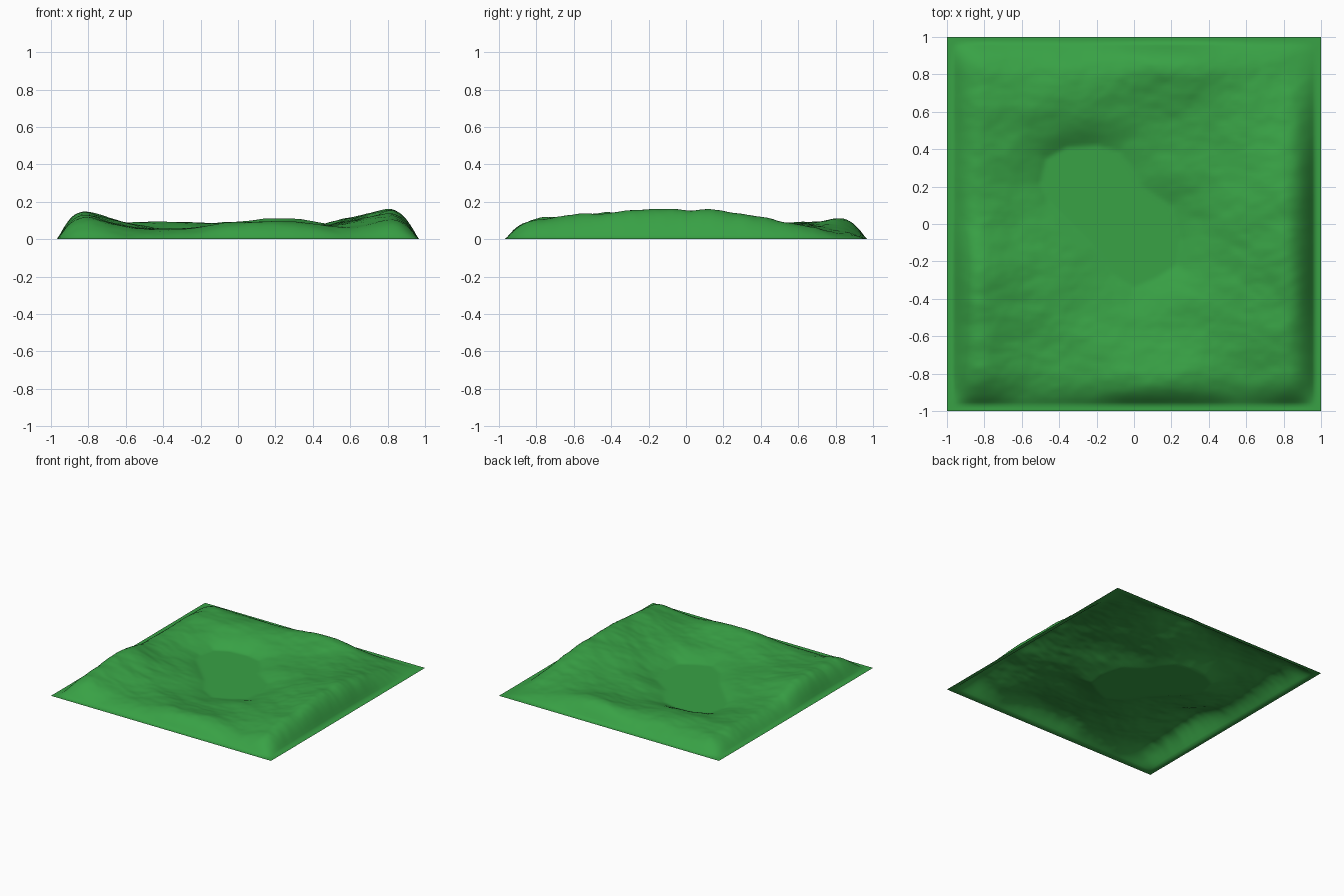
import bpy, bmesh, math
from mathutils import Vector, noise

if "Cube" in bpy.data.objects:
    bpy.data.objects.remove(bpy.data.objects["Cube"])

# Broad terrain heights: rows y = 0.9 .. -0.9, columns x = -0.9 .. 0.9
HEIGHTS = [
    [.09, .09, .07, .11, .125, .06, .03],
    [.09, .085, .10, .06, .07, .08, .08],
    [.09, .06, .05, .03, .06, .10, .155],
    [.11, .06, .04, .02, .05, .12, .18],
    [.18, .09, .04, .04, .06, .10, .18],
    [.15, .08, .05, .06, .07, .09, .14],
    [.11, .06, .06, .11, .11, .07, .12],
]
# Shoreline of the flat lake
LAKE = [(-.5, .22), (-.47, .35), (-.36, .41), (-.2, .42), (-.08, .39), (-.01, .3),
        (.03, .21), (.2, .1), (.25, -.08), (.23, -.22), (.12, -.29), (0, -.34),
        (-.12, -.27), (-.22, -.12), (-.36, .02), (-.46, .12)]


def cubic(p, t):
    a, b, c, d = p
    return b + .5 * t * (c - a + t * (2*a - 5*b + 4*c - d + t * (3*(b - c) + d - a)))


def sample(values, s):
    n = len(values) - 1
    i = max(0, min(n - 1, int(math.floor(s))))
    pts = [values[max(0, min(n, i + k))] for k in (-1, 0, 1, 2)]
    return cubic(pts, max(0, min(1, s - i)))


def lake_distance(x, y):
    """Distance outside the shoreline, 0 inside."""
    inside, best = False, 9
    p = Vector((x, y))
    for i, a in enumerate(LAKE):
        b = LAKE[i - 1]
        if (a[1] > y) != (b[1] > y) and x < (b[0]-a[0]) * (y-a[1]) / (b[1]-a[1]) + a[0]:
            inside = not inside
        va, e = Vector(a), Vector(b) - Vector(a)
        t = max(0, min(1, (p - va).dot(e) / e.length_squared))
        best = min(best, (p - va - e * t).length)
    return 0 if inside else best


def falloff(v):
    t = max(0, min(1, (.965 - abs(v)) / .19))
    return 1 - (1 - t) ** 2.2


def height(x, y):
    edge = falloff(x) * falloff(y)
    if edge == 0:
        return 0
    rows = [sample(r, (x + .9) / .3) for r in HEIGHTS]
    h = sample(rows, (.9 - y) / .3)
    h += .014 * noise.fractal(Vector((x * 3, y * 4.5, 3.7)), 1.0, 2.0, 4)
    shore = 1 - math.exp(-lake_distance(x, y) / .11)
    return max(0, h * edge * shore)


# Terrain sheet
bm = bmesh.new()
bmesh.ops.create_grid(bm, x_segments=128, y_segments=128, size=1)
for v in bm.verts:
    v.co.z = height(v.co.x, v.co.y)
for f in bm.faces:
    f.smooth = True
mesh = bpy.data.meshes.new("terrain")
bm.to_mesh(mesh)
bm.free()
terrain = bpy.data.objects.new("terrain", mesh)
bpy.context.collection.objects.link(terrain)

# Grass colour
grass = bpy.data.materials.new("grass")
grass.diffuse_color = (.04, .36, .06, 1)
grass.use_nodes = True
grass.node_tree.nodes["Principled BSDF"].inputs["Base Color"].default_value = grass.diffuse_color
mesh.materials.append(grass)
